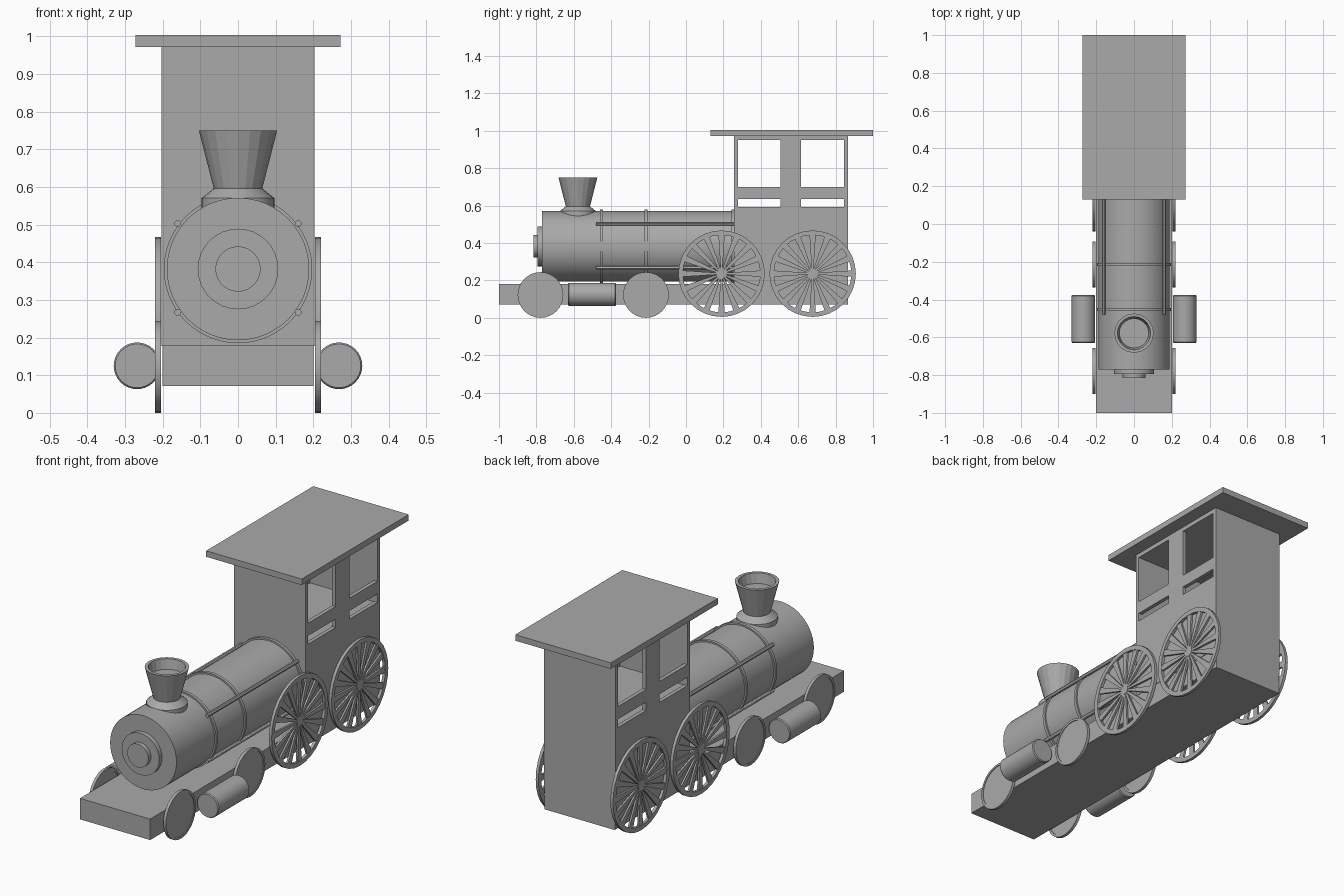
import bpy, bmesh, math
from mathutils import Matrix, Vector

cube = bpy.data.objects.get("Cube")
if cube:
    bpy.data.objects.remove(cube, do_unlink=True)

grey = bpy.data.materials.new("plain_grey")
grey.use_nodes = True
COLOUR = (0.4, 0.4, 0.4, 1)
grey.diffuse_color = COLOUR
grey.node_tree.nodes["Principled BSDF"].inputs["Base Color"].default_value = COLOUR


def finish(name, bm, smooth=False):
    bmesh.ops.recalc_face_normals(bm, faces=bm.faces)
    mesh = bpy.data.meshes.new(name)
    bm.to_mesh(mesh)
    bm.free()
    mesh.materials.append(grey)
    obj = bpy.data.objects.new(name, mesh)
    bpy.context.collection.objects.link(obj)
    if smooth:
        bpy.ops.object.select_all(action='DESELECT')
        obj.select_set(True)
        bpy.context.view_layer.objects.active = obj
        bpy.ops.object.shade_smooth_by_angle(angle=math.radians(30))
    return obj


def box(name, low, high):
    low, high = Vector(low), Vector(high)
    bm = bmesh.new()
    bmesh.ops.create_cube(bm, size=1, matrix=Matrix.Translation((low + high) / 2)
                          @ Matrix.Diagonal((*(high - low), 1)))
    return finish(name, bm)


def lathe(name, profile, place, axis="z", sides=32, smooth=True):
    """Revolve (radius, distance) points round an axis; radius 0 closes the end."""
    bm = bmesh.new()
    verts = [bm.verts.new((r, 0, d)) for r, d in profile]
    edges = [bm.edges.new(pair) for pair in zip(verts, verts[1:])]
    bmesh.ops.spin(bm, geom=verts + edges, cent=(0, 0, 0), axis=(0, 0, 1),
                   angle=math.tau, steps=sides, use_duplicate=False)
    bmesh.ops.remove_doubles(bm, verts=bm.verts, dist=1e-5)
    turn = {"x": Matrix.Rotation(math.pi / 2, 4, 'Y'),
            "y": Matrix.Rotation(-math.pi / 2, 4, 'X'),
            "z": Matrix.Identity(4)}[axis]
    bm.transform(Matrix.Translation(place) @ turn)
    return finish(name, bm, smooth)


def rod(name, radius, start, end, x, z, sides=32):
    return lathe(name, [(0, start), (radius, start), (radius, end), (0, end)],
                 (x, 0, z), "y", sides)


def cut(target, cutter):
    cutter.hide_render = True
    mod = target.modifiers.new("cut", 'BOOLEAN')
    mod.operation = 'DIFFERENCE'
    mod.solver = 'EXACT'
    mod.object = cutter
    bpy.context.view_layer.objects.active = target
    bpy.ops.object.modifier_apply(modifier=mod.name)
    bpy.data.objects.remove(cutter, do_unlink=True)


# Chassis
box("chassis", (-0.2, -1, 0.072), (0.2, 0.865, 0.18))

# Cab with an open compartment, side windows and slots
cab = box("cab", (-0.203, 0.257, 0.178), (0.203, 0.865, 0.975))
cut(cab, box("compartment_cutter", (-0.183, 0.275, 0.588), (0.183, 0.847, 0.952)))
for y0, y1 in ((0.278, 0.505), (0.615, 0.844)):
    for z0, z1 in ((0.592, 0.635), (0.70, 0.95)):
        cut(cab, box("window_cutter", (-0.3, y0, z0), (0.3, y1, z1)))
box("roof", (-0.272, 0.13, 0.972), (0.272, 1, 1.003))

# Boiler, bands and nose plates
AXIS = 0.382
rod("boiler", 0.189, -0.77, 0.26, 0, AXIS, 48)
for y in (-0.452, -0.215, 0.25):
    rod("boiler_band", 0.197, y - 0.008, y + 0.008, 0, AXIS, 48)
rod("nose_plate", 0.107, -0.793, -0.765, 0, AXIS)
rod("nose_cap", 0.06, -0.815, -0.79, 0, AXIS)

# Flared chimney with a hollow top
lathe("chimney_base", [(0, 0.5), (0.097, 0.5), (0.097, 0.57), (0.063, 0.597), (0, 0.597)],
      (0, -0.578, 0), "z", 24)
lathe("chimney", [(0, 0.59), (0.063, 0.59), (0.104, 0.75), (0.088, 0.75),
                  (0.078, 0.70), (0, 0.70)], (0, -0.578, 0), "z", 20, False)


def spoked_wheel(name, side, y, radius, z):
    inner = radius - 0.024
    lathe(name + "_rim", [(inner, -0.0075), (radius, -0.0075), (radius, 0.0075),
                          (inner, 0.0075), (inner, -0.0075)], (side * 0.2125, y, z), "x", 32)
    lathe(name + "_hub", [(0, -0.0075), (0.025, -0.0075), (0.025, 0.0075), (0, 0.0075)],
          (side * 0.2125, y, z), "x", 16)
    # Tapered spokes
    bm = bmesh.new()
    count = 16
    for i in range(count):
        turn = Matrix.Rotation(math.tau * i / count, 4, 'X')
        outline = [(-0.004, 0.01), (0.004, 0.01), (0.017, inner + 0.005), (-0.017, inner + 0.005)]
        face = bm.faces.new([bm.verts.new(turn @ Vector((-0.005, a, b))) for a, b in outline])
        extruded = bmesh.ops.extrude_face_region(bm, geom=[face])["geom"]
        bmesh.ops.translate(bm, vec=(0.01, 0, 0),
                            verts=[v for v in extruded if isinstance(v, bmesh.types.BMVert)])
        bm.faces.new(list(reversed(face.verts))) if not face.is_valid else None
    bm.transform(Matrix.Translation((side * 0.2125, y, z)))
    finish(name + "_spokes", bm)


for side, label in ((1, "left"), (-1, "right")):
    # Handrails along the boiler
    for z in (0.503, 0.267):
        rod(label + "_rail", 0.009, -0.48, 0.26, side * 0.16, z, 12)
    # Steam cylinder with softened ends
    lathe(label + "_steam_cylinder",
          [(0, -0.63), (0.058, -0.63), (0.062, -0.625), (0.062, -0.38), (0.058, -0.375), (0, -0.375)],
          (side * 0.268, 0, 0.125), "y")
    # Small wheels with a recessed disc
    for y in (-0.778, -0.214):
        lathe(label + "_small_wheel",
              [(0, -0.004), (0.11, -0.004), (0.11, -0.0075), (0.122, -0.0075),
               (0.122, 0.0075), (0.11, 0.0075), (0.11, 0.004), (0, 0.004)],
              (side * 0.2125, y, 0.122), "x")
    # Large driving wheels
    for y in (0.19, 0.677):
        spoked_wheel(label + "_driving_wheel", side, y, 0.231, 0.236)
